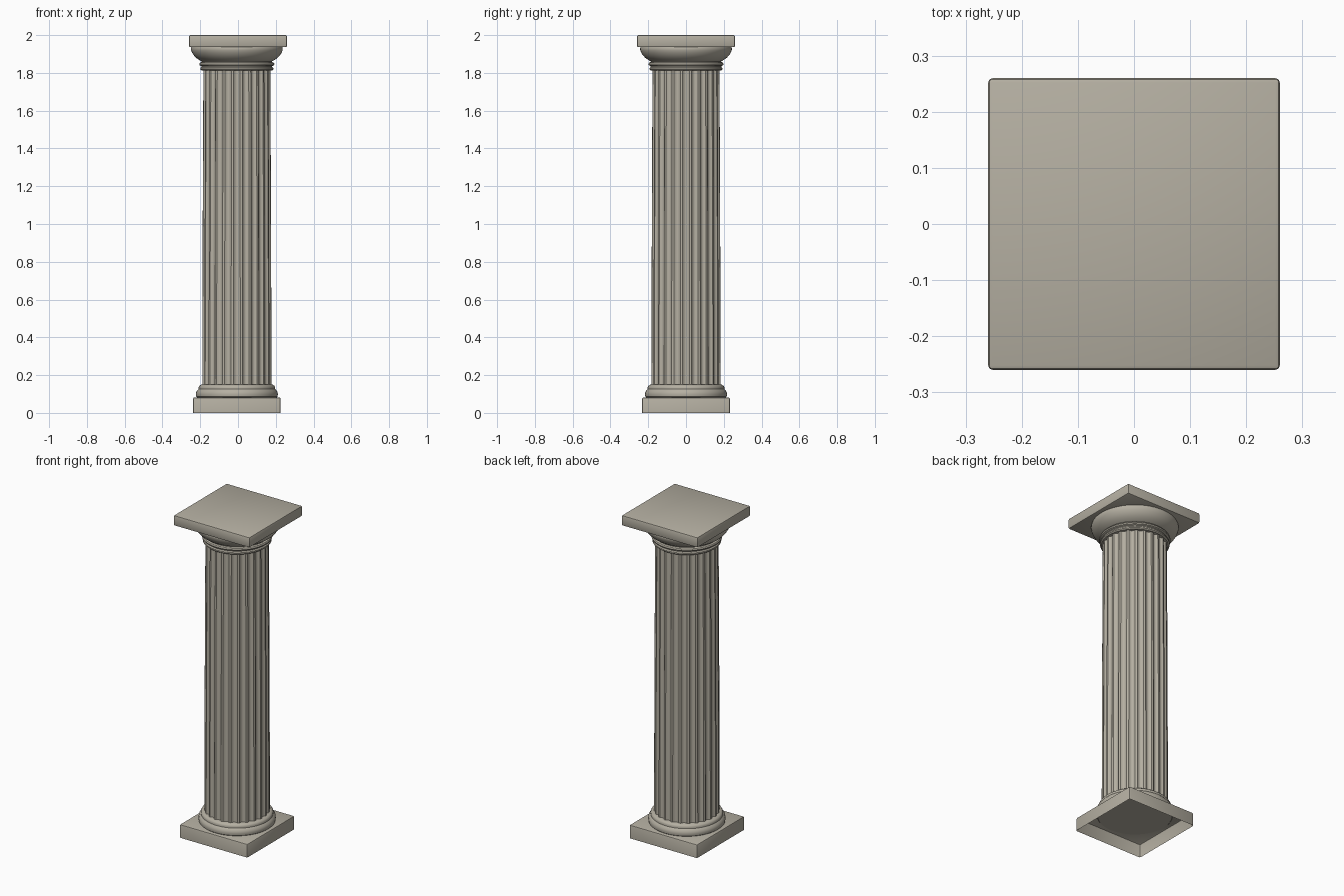
import bpy, bmesh, math

if "Cube" in bpy.data.objects:
    bpy.data.objects.remove(bpy.data.objects["Cube"])

stone = bpy.data.materials.new("warm grey stone")
stone.diffuse_color = (0.46, 0.43, 0.36, 1)
stone.use_nodes = True
stone.node_tree.nodes["Principled BSDF"].inputs["Base Color"].default_value = stone.diffuse_color
CX = -0.006  # the column sits a hair left of the abacus


def finish(name, bm, angle=35):
    bmesh.ops.recalc_face_normals(bm, faces=bm.faces)
    mesh = bpy.data.meshes.new(name)
    bm.to_mesh(mesh)
    bm.free()
    mesh.materials.append(stone)
    ob = bpy.data.objects.new(name, mesh)
    bpy.context.collection.objects.link(ob)
    bpy.ops.object.select_all(action='DESELECT')
    ob.select_set(True)
    bpy.context.view_layer.objects.active = ob
    bpy.ops.object.shade_smooth_by_angle(angle=math.radians(angle))
    return ob


def slab(name, half, z0, z1, bevel, x=0.0, hollow=False):
    bm = bmesh.new()
    bmesh.ops.create_cube(bm, size=1)
    for v in bm.verts:
        v.co = (x + v.co.x * 2 * half, v.co.y * 2 * half, z0 + (v.co.z + 0.5) * (z1 - z0))
    edges = [e for e in bm.edges if not (hollow and all(v.co.z < z0 + 1e-5 for v in e.verts))]
    bmesh.ops.bevel(bm, geom=edges, offset=bevel, segments=2, profile=0.5, affect='EDGES')
    bmesh.ops.recalc_face_normals(bm, faces=bm.faces)
    if hollow:
        under = [f for f in bm.faces if all(v.co.z < z0 + 1e-5 for v in f.verts)]
        bmesh.ops.delete(bm, geom=under, context='FACES')
    return finish(name, bm)


def loft(name, rings, angle=35):
    """Skin a stack of rings, each a list of points, and cap both ends."""
    bm = bmesh.new()
    loops = [[bm.verts.new(p) for p in ring] for ring in rings]
    n = len(loops[0])
    for a, b in zip(loops, loops[1:]):
        for i in range(n):
            j = (i + 1) % n
            bm.faces.new((a[i], a[j], b[j], b[i]))
    bm.faces.new(loops[0])
    bm.faces.new(loops[-1])
    return finish(name, bm, angle)


def turned(name, profile, n=64):
    return loft(name, [[(CX + r * math.cos(2 * math.pi * i / n), r * math.sin(2 * math.pi * i / n), z)
                        for i in range(n)] for r, z in profile])


# square plinth, open underneath
slab("plinth", 0.232, 0.0, 0.082, 0.008, CX, hollow=True)

# rounded base moulding
turned("base_moulding", [(0.208, 0.08), (0.215, 0.086), (0.217, 0.098), (0.215, 0.112), (0.207, 0.122),
                         (0.203, 0.126), (0.203, 0.136), (0.199, 0.143), (0.190, 0.149), (0.165, 0.150)])

# fluted shaft: concave grooves between narrow flat ribs
FLUTES, STEPS, DEPTH = 24, 8, 0.011


def fluted_ring(radius, z):
    pts = []
    for k in range(FLUTES):
        for s in range(STEPS):
            t = s / STEPS
            groove = math.sin(math.pi * t / 0.75) if t < 0.75 else 0.0
            r = radius - DEPTH * max(groove, 0.0) ** 0.8
            a = 2 * math.pi * (k + t - 0.375) / FLUTES
            pts.append((CX + r * math.cos(a), r * math.sin(a), z))
    return pts


loft("shaft", [fluted_ring(0.184 - 0.006 * t ** 1.5, 0.14 + 1.68 * t) for t in (0, 0.25, 0.5, 0.75, 1)], 30)

# neck rings
turned("neck_rings", [(0.165, 1.812), (0.186, 1.812), (0.193, 1.818), (0.193, 1.826), (0.187, 1.832),
                      (0.187, 1.836), (0.197, 1.840), (0.199, 1.847), (0.195, 1.854), (0.186, 1.858),
                      (0.186, 1.866)])

# flaring cushion of the capital
turned("capital_cushion", [(0.184, 1.860), (0.192, 1.864), (0.202, 1.870), (0.216, 1.880), (0.228, 1.893),
                           (0.237, 1.907), (0.242, 1.920), (0.243, 1.930), (0.240, 1.938)])

# square abacus
slab("abacus", 0.26, 1.936, 2.0, 0.008)
